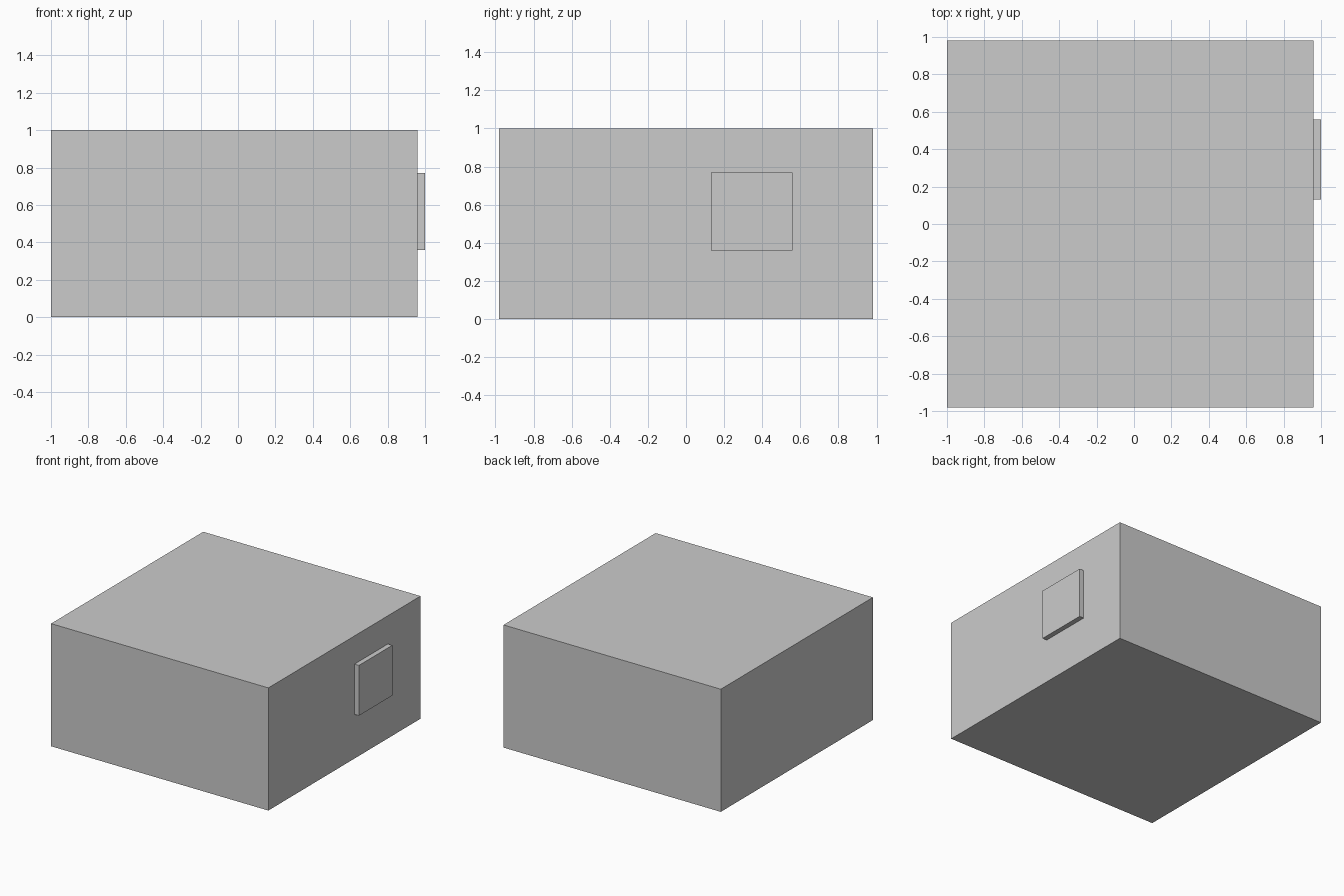
import bpy
from mathutils import Vector

if "Cube" in bpy.data.objects:
    bpy.data.objects.remove(bpy.data.objects["Cube"])


def box(name, low, high):
    low, high = Vector(low), Vector(high)
    bpy.ops.mesh.primitive_cube_add(size=1, location=(low + high) / 2)
    obj = bpy.context.object
    obj.name = name
    obj.scale = high - low
    bpy.ops.object.transform_apply(location=False, rotation=False, scale=True)
    return obj


# Main block
box("main_block", (-1.0, -0.98, 0.0), (0.96, 0.98, 1.0))

# Thin raised panel on the right side
box("side_panel", (0.96, 0.13, 0.36), (1.0, 0.56, 0.77))
